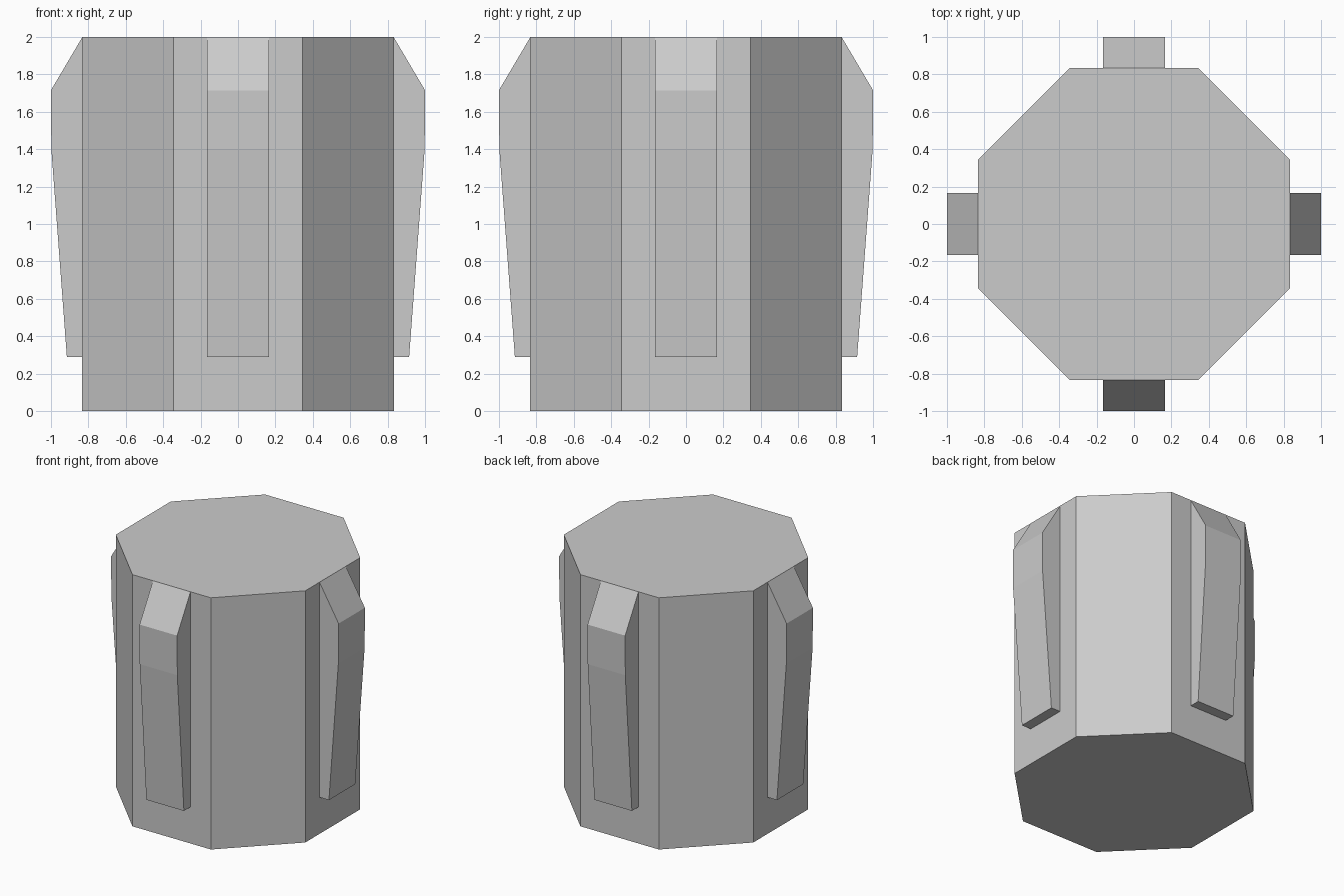
import bpy, bmesh, math
from mathutils import Matrix

if "Cube" in bpy.data.objects:
    bpy.data.objects.remove(bpy.data.objects["Cube"])

A = 0.833    # body apothem
W = 0.165    # half width of a rib


def make_object(name, bm):
    bmesh.ops.recalc_face_normals(bm, faces=bm.faces)
    mesh = bpy.data.meshes.new(name)
    bm.to_mesh(mesh)
    bm.free()
    obj = bpy.data.objects.new(name, mesh)
    bpy.context.collection.objects.link(obj)
    return obj


def extrude_outline(points, offset):
    bm = bmesh.new()
    face = bm.faces.new([bm.verts.new(p) for p in points])
    res = bmesh.ops.extrude_face_region(bm, geom=[face])
    verts = [g for g in res["geom"] if isinstance(g, bmesh.types.BMVert)]
    bmesh.ops.translate(bm, verts=verts, vec=offset)
    return bm


# Octagonal body
R = A / math.cos(math.pi / 8)
ring = [math.pi / 8 + i * math.pi / 4 for i in range(8)]
make_object("octagonal_body", extrude_outline(
    [(R * math.cos(a), R * math.sin(a), 0) for a in ring], (0, 0, 2)))

# Four tapered ribs, one on each main side, slightly sunk into the body
profile = [(A - 0.02, 0.29), (0.915, 0.29), (0.998, 1.40),
           (1.0, 1.715), (A, 1.998), (A - 0.02, 1.998)]
for i, side in enumerate(("right", "back", "left", "front")):
    bm = extrude_outline([(x, -W, z) for x, z in profile], (0, 2 * W, 0))
    bmesh.ops.transform(bm, verts=bm.verts,
                        matrix=Matrix.Rotation(i * math.pi / 2, 4, 'Z'))
    make_object(side + "_rib", bm)
